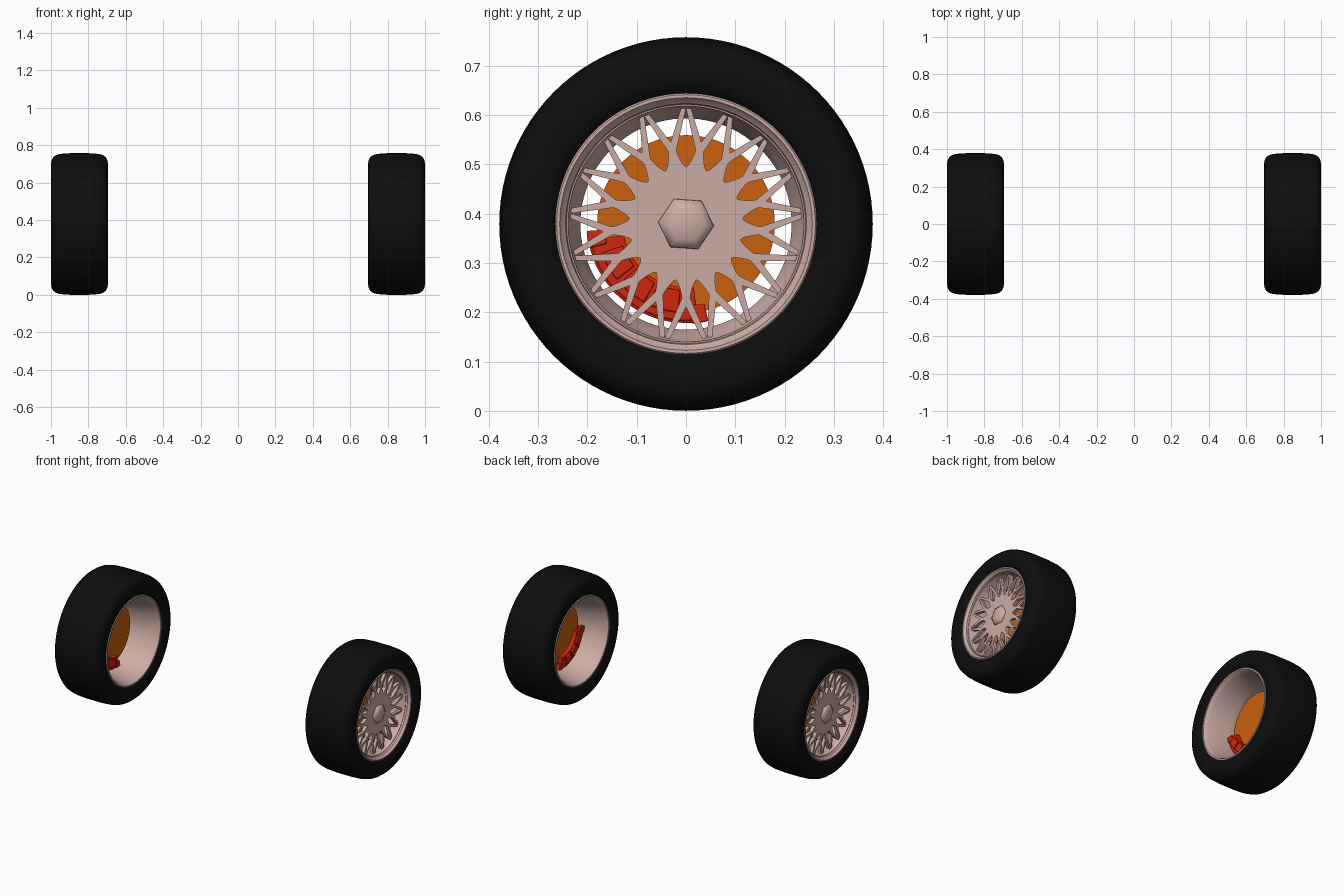
import bpy, bmesh
from math import cos, sin, tau, radians

if "Cube" in bpy.data.objects:
    bpy.data.objects.remove(bpy.data.objects["Cube"])

CZ = 0.379          # axle height
N = 17              # spoke pairs
PITCH = tau / N


def material(name, rgb):
    m = bpy.data.materials.new(name)
    m.diffuse_color = (*rgb, 1)
    m.use_nodes = True
    m.node_tree.nodes["Principled BSDF"].inputs["Base Color"].default_value = m.diffuse_color
    return m


RUBBER = material("rubber", (0.004, 0.004, 0.004))
METAL = material("rose_metal", (0.60, 0.41, 0.37))
ORANGE = material("orange", (0.60, 0.12, 0.005))
RED = material("red", (0.62, 0.02, 0.005))


def polar(x, r, a):
    return (x, r * cos(a), CZ + r * sin(a))


def finish(bm, name, mat, angle=35):
    # every part is built on the right side and mirrored to the left
    bmesh.ops.recalc_face_normals(bm, faces=bm.faces)
    for f in bm.faces:
        f.smooth = True
    me = bpy.data.meshes.new(name)
    bm.to_mesh(me)
    bm.free()
    me.set_sharp_from_angle(angle=radians(angle))
    me.materials.append(mat)
    ob = bpy.data.objects.new(name, me)
    bpy.context.collection.objects.link(ob)
    ob.modifiers.new("both_sides", 'MIRROR').use_clip = False
    return ob


def lathe(name, profile, mat, segs=96):
    # closed (x, r) profile revolved around the axle
    bm = bmesh.new()
    rings = [[bm.verts.new(polar(x, r, tau * i / segs)) for x, r in profile]
             for i in range(segs)]
    n = len(profile)
    for i in range(segs):
        a, b = rings[i], rings[(i + 1) % segs]
        for j in range(n):
            k = (j + 1) % n
            bm.faces.new((a[j], a[k], b[k], b[j]))
    return finish(bm, name, mat)


def prism(bm, outline, x0, x1):
    # (r, angle) outline extruded along the axle
    a = [bm.verts.new(polar(x0, r, t)) for r, t in outline]
    b = [bm.verts.new(polar(x1, r, t)) for r, t in outline]
    bm.faces.new(a)
    bm.faces.new(b)
    for i in range(len(a)):
        j = (i + 1) % len(a)
        bm.faces.new((a[i], a[j], b[j], b[i]))


# tyre with rounded shoulders
half = [(0.128, 0.258), (0.142, 0.268), (0.150, 0.290), (0.1525, 0.315),
        (0.150, 0.338), (0.141, 0.357), (0.125, 0.369), (0.100, 0.375),
        (0.050, 0.3785)]
lathe("tyre", [(0.8475 + x, r) for x, r in half] +
      [(0.8475 - x, r) for x, r in reversed(half)], RUBBER)

# rim barrel: stepped outer lip, narrow well, open inner side
lathe("rim", [(0.975, 0.262), (0.986, 0.265), (0.990, 0.262), (0.990, 0.256),
              (0.984, 0.253), (0.976, 0.244), (0.966, 0.242), (0.966, 0.239),
              (0.958, 0.238), (0.945, 0.232), (0.925, 0.227), (0.900, 0.214),
              (0.860, 0.216), (0.780, 0.232), (0.730, 0.243), (0.712, 0.250),
              (0.703, 0.256), (0.703, 0.264), (0.715, 0.265), (0.730, 0.258),
              (0.800, 0.243), (0.880, 0.236), (0.940, 0.246)], METAL)

# scalloped hub plate whose fingers lead into the spokes
scallop = [(-.50, .170), (-.36, .154), (-.33, .144), (-.24, .131), (-.12, .120),
           (0, .115), (.12, .120), (.24, .131), (.33, .144), (.36, .154)]
bm = bmesh.new()
prism(bm, [(r, tau / 4 + (i + u) * PITCH) for i in range(N) for u, r in scallop],
      0.930, 0.951)
finish(bm, "hub_plate", METAL)

# V-shaped spoke pairs meeting at the rim
bm = bmesh.new()
for i in range(N):
    a = tau / 4 + i * PITCH
    for s in (-1, 1):
        prism(bm, [(.150, a + s * .355 * PITCH), (.240, a - s * .005),
                   (.240, a + s * .036), (.168, a + s * .505 * PITCH),
                   (.150, a + s * .5 * PITCH)], 0.931, 0.950)
finish(bm, "spokes", METAL)

# six-sided centre cap
bm = bmesh.new()
caps = []
for x, r in ((0.948, .057), (0.958, .056), (0.968, .036)):
    caps.append([bm.verts.new(polar(x, r, radians(-4 + 60 * k))) for k in range(6)])
for a, b in zip(caps, caps[1:]):
    for k in range(6):
        bm.faces.new((a[k], a[k - 1], b[k - 1], b[k]))
tip = bm.verts.new(polar(0.972, 0, 0))
for k in range(6):
    bm.faces.new((caps[-1][k], caps[-1][k - 1], tip))
bm.faces.new(caps[0])
finish(bm, "centre_cap", METAL, 60)

# brake disc
bm = bmesh.new()
prism(bm, [(.180, tau * k / 96) for k in range(96)], 0.856, 0.872)
finish(bm, "brake_disc", ORANGE)


# brake caliper: two cheeks, a bridge and raised lugs
def sector(bm, r0, r1, a0, a1, x0, x1, steps=10):
    ang = [radians(a0 + (a1 - a0) * k / steps) for k in range(steps + 1)]
    prism(bm, [(r1, t) for t in ang] + [(r0, t) for t in reversed(ang)], x0, x1)


bm = bmesh.new()
sector(bm, .128, .196, 190, 277, 0.874, 0.896)
sector(bm, .128, .196, 190, 277, 0.828, 0.854)
sector(bm, .183, .201, 186, 281, 0.832, 0.892)
for a0, a1 in ((184, 194), (273, 283)):
    sector(bm, .165, .202, a0, a1, 0.876, 0.900, 3)
    sector(bm, .165, .202, a0, a1, 0.826, 0.852, 3)
for a0 in (199, 222, 245):
    sector(bm, .135, .180, a0, a0 + 20, 0.894, 0.908, 5)
    sector(bm, .135, .180, a0, a0 + 20, 0.818, 0.830, 5)
caliper = finish(bm, "brake_caliper", RED)
bev = caliper.modifiers.new("soft_edges", 'BEVEL')
bev.width = 0.003
bev.segments = 2
